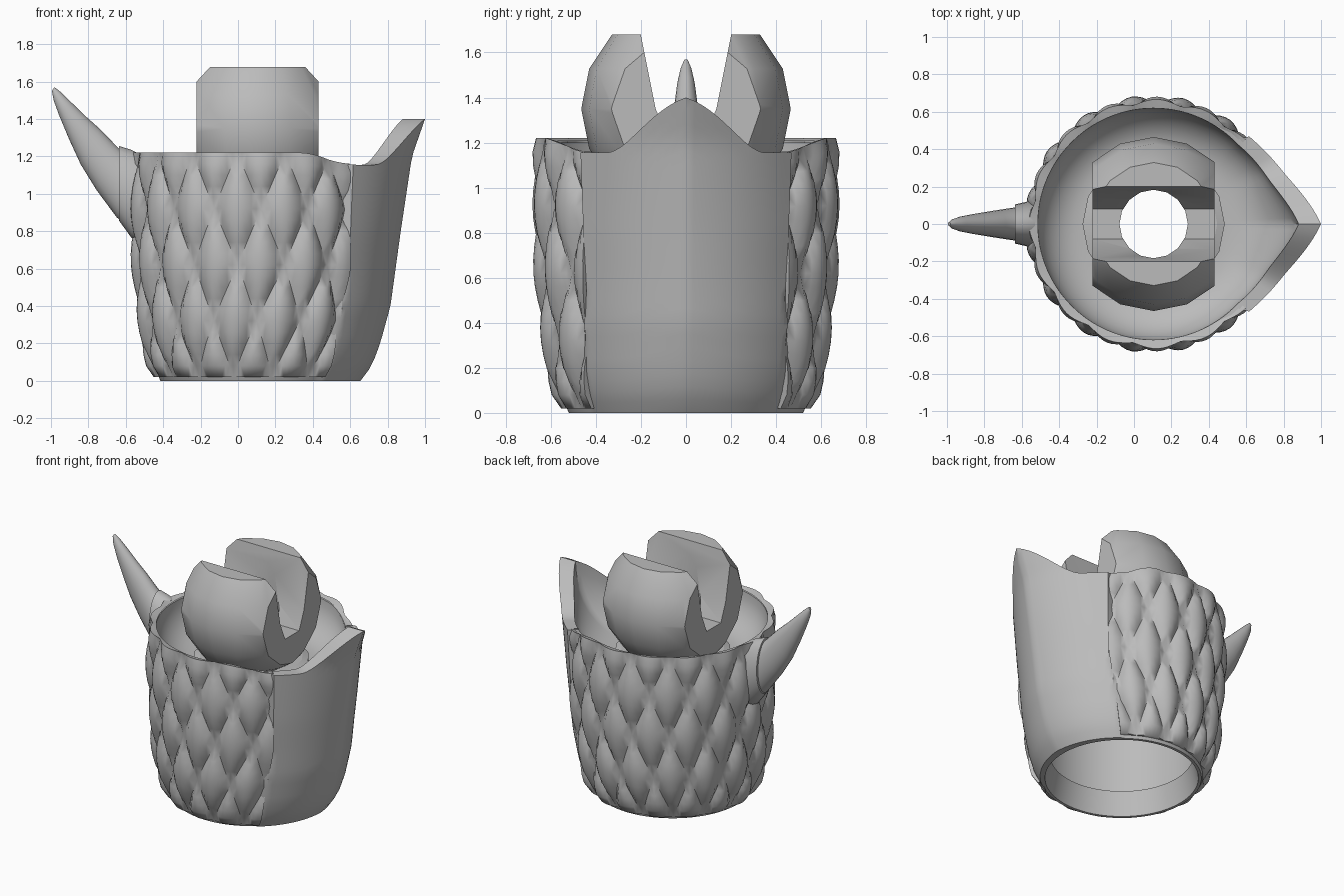
import bpy, bmesh, math
from mathutils import Vector

if "Cube" in bpy.data.objects:
    bpy.data.objects.remove(bpy.data.objects["Cube"], do_unlink=True)

grey = bpy.data.materials.new("plain grey")
grey.use_nodes = True
COLOUR = (0.5, 0.5, 0.5, 1)
grey.diffuse_color = COLOUR
grey.node_tree.nodes["Principled BSDF"].inputs["Base Color"].default_value = COLOUR

CX = 0.105          # axis of the cuff
LEVELS = [0, .08, .2, .4, .8, 1.2, 1.4]
BASE = [.52, .555, .585, .61, .635, .64, .64]
RIDGE = [.55, .61, .655, .71, .765, .825, .895]


def lerp_table(z, values):
    for i in range(len(LEVELS) - 1):
        if z <= LEVELS[i + 1]:
            t = (z - LEVELS[i]) / (LEVELS[i + 1] - LEVELS[i])
            return values[i] + (values[i + 1] - values[i]) * t
    return values[-1]


def smooth(t):
    t = max(0, min(1, t))
    return t * t * (3 - 2 * t)


def off_axis(deg):
    return abs((deg + 180) % 360 - 180)


def edge(z):
    """Half angle of the smooth plate, wider near the bottom."""
    return 42.5 + 7 * max(0, 1 - z / .6)


def polar(r, deg, z):
    a = math.radians(deg)
    return Vector((CX + r * math.cos(a), r * math.sin(a), z))


def make(name, bm, angle=35):
    bmesh.ops.recalc_face_normals(bm, faces=bm.faces)
    mesh = bpy.data.meshes.new(name)
    bm.to_mesh(mesh)
    bm.free()
    ob = bpy.data.objects.new(name, mesh)
    bpy.context.collection.objects.link(ob)
    mesh.materials.append(grey)
    bpy.ops.object.select_all(action='DESELECT')
    ob.select_set(True)
    bpy.context.view_layer.objects.active = ob
    if angle:
        bpy.ops.object.shade_smooth_by_angle(angle=math.radians(angle))
    return ob


def loft(name, rings, wrap=False, angle=35):
    """Skin closed rings of points; wrap joins the last ring to the first."""
    bm = bmesh.new()
    vs = [[bm.verts.new(p) for p in ring] for ring in rings]
    n = len(vs[0])
    for i in range(len(vs) - (0 if wrap else 1)):
        a, b = vs[i], vs[(i + 1) % len(vs)]
        for j in range(n):
            k = (j + 1) % n
            bm.faces.new((a[j], a[k], b[k], b[j]))
    if not wrap:
        bm.faces.new(vs[0])
        bm.faces.new(vs[-1])
    return make(name, bm, angle)


# Cuff shell: a closed cross-section swept around, drawn out to a point at +x
def plate_weight(off, z):
    e = edge(z)
    if off <= e:
        return .3 + .7 * (1 - off / e) ** 1.25
    return .3 * max(0, 1 - (off - e) / 2.5)


def shell_section(deg):
    off = off_axis(deg)
    t = max(0, 1 - off / 29)
    rim = 1.155 + .245 * (.4 * t ** 1.5 + .6 * smooth(t)) + .045 * smooth((off - 40) / 30)

    def outer(z):
        r = lerp_table(z, BASE)
        return r + (lerp_table(z, RIDGE) - r) * plate_weight(off, z)

    pts = [polar(outer(rim * i / 24), deg, rim * i / 24) for i in range(25)]
    base = lerp_table(rim, BASE)
    inner = base - .02 + (lerp_table(rim, RIDGE) - base - .1) * max(0, 1 - off / 43) ** 1.1
    for i in range(9):
        a = math.pi / 2 * i / 8
        pts.append(polar(.38 + (inner - .38) * math.cos(a), deg,
                         rim - (rim - .95) * math.sin(a)))
    under = [(.185, .95), (.185, .87), (.54, .85), (.53, .2), (.465, .17), (.5, 0)]
    return pts + [polar(r, deg, z) for r, z in under]


loft("cuff_shell", [shell_section(d * 2.5) for d in range(144)], wrap=True)

# Scale cover: pillow-shaped diamonds around the rest of the cuff
COLS, DIV, ROWS = 12, 10, 20
bm = bmesh.new()
grid, bumps = [], []
for i in range(-1, COLS * DIV + 2):
    u = i / DIV
    col, bump_col = [], []
    for j in range(-1, ROWS + 2):
        v = j / DIV - .5
        pillow = abs(math.sin(math.pi * (u + v)) * math.sin(math.pi * (v - u)))
        bump = .05 * pillow ** .6
        end = min(j, ROWS - j)
        bump *= (.45, .8, .95)[end] if 0 <= end < 3 else 1
        z = .02 + .06 * max(0, min(ROWS, j))
        e = edge(z)
        deg = e + (360 - 2 * e) * max(0, min(COLS, u)) / COLS
        if u < 0 or u > COLS or j < 0 or j > ROWS:
            bump = -.025
        if z > .9:
            z -= .055 * (1 - smooth((off_axis(deg) - e) / 28)) * (z - .9) / .3
            z -= .012 * (j > ROWS)
        col.append(bm.verts.new(polar(lerp_table(z, BASE) + .004 + bump, deg, z)))
        bump_col.append(bump)
    grid.append(col)
    bumps.append(bump_col)
for i in range(len(grid) - 1):
    for j in range(ROWS + 2):
        a, b, c, d = grid[i][j], grid[i + 1][j], grid[i + 1][j + 1], grid[i][j + 1]
        if bumps[i][j] + bumps[i + 1][j + 1] < bumps[i + 1][j] + bumps[i][j + 1]:
            faces = ((a, b, c), (a, c, d))
        else:
            faces = ((a, b, d), (b, c, d))
        for f in faces:
            bm.faces.new(f)
make("scale_cover", bm, 60)


# Horn and its collar: ellipses along a path, each x, z, half height, half width, lean
def horn(name, sections, n=24):
    rings = []
    for x, z, h, w, lean in sections:
        s, c = math.sin(math.radians(lean)), math.cos(math.radians(lean))
        rings.append([(x + s * h * math.cos(a), w * math.sin(a), z + c * h * math.cos(a))
                      for a in (2 * math.pi * k / n for k in range(n))])
    loft(name, rings)


horn("horn", [(-.53, .97, .2, .1, 0), (-.64, 1.055, .18, .088, 3),
              (-.72, 1.155, .14, .076, 15), (-.79, 1.252, .108, .065, 28),
              (-.86, 1.355, .075, .053, 36), (-.925, 1.455, .048, .04, 40),
              (-.968, 1.523, .029, .025, 38), (-.988, 1.56, .012, .01, 34)])
horn("horn_collar", [(-.53, .98, .235, .12, 0), (-.57, 1.0, .235, .12, 0),
                     (-.635, 1.055, .2, .105, 0)])

# Low ring under the ball
loft("ball_seat", [[polar(r, s * 22.5, z) for r, z in
                    ((.19, .9), (.38, .9), (.38, .975), (.34, .99), (.19, .99))]
                   for s in range(16)], wrap=True, angle=20)

# Joint ball: faceted sphere, flat on top and on two sides
CZ, R = 1.35, .465
rings = []
for k in range(-3, 3):
    a = math.radians(22.5 * k)
    rings.append([polar(R * math.cos(a), s * 22.5, CZ + R * math.sin(a)) for s in range(16)])
ball = loft("joint_ball", rings, angle=None)
bm = bmesh.new()
bm.from_mesh(ball.data)
for side in (-1, 1):
    cut = bmesh.ops.bisect_plane(bm, geom=bm.verts[:] + bm.edges[:] + bm.faces[:],
                                 plane_co=(CX + side * .326, 0, 0),
                                 plane_no=(side, 0, 0), clear_outer=True)
    edges = [e for e in cut["geom_cut"] if isinstance(e, bmesh.types.BMEdge)]
    bmesh.ops.holes_fill(bm, edges=edges)
bmesh.ops.recalc_face_normals(bm, faces=bm.faces)
bm.to_mesh(ball.data)
bm.free()

# Tapered slot along x and round bore along z, cut from the ball
half = [(.08, 1.22), (.135, 1.35), (.215, 1.75)]
profile = half + [(-y, z) for y, z in reversed(half)]
slot = loft("slot_cutter", [[(x, y, z) for y, z in profile] for x in (-.5, .7)], angle=None)
bore = loft("bore_cutter", [[polar(.183, s * 22.5, z) for s in range(16)]
                            for z in (.5, 2)], angle=None)
for cutter in (slot, bore):
    cutter.hide_render = True
    mod = ball.modifiers.new("cut", 'BOOLEAN')
    mod.operation, mod.solver, mod.object = 'DIFFERENCE', 'EXACT', cutter
    bpy.ops.object.select_all(action='DESELECT')
    ball.select_set(True)
    bpy.context.view_layer.objects.active = ball
    bpy.ops.object.modifier_apply(modifier=mod.name)
    bpy.data.objects.remove(cutter, do_unlink=True)
bpy.ops.object.shade_smooth_by_angle(angle=math.radians(28))
